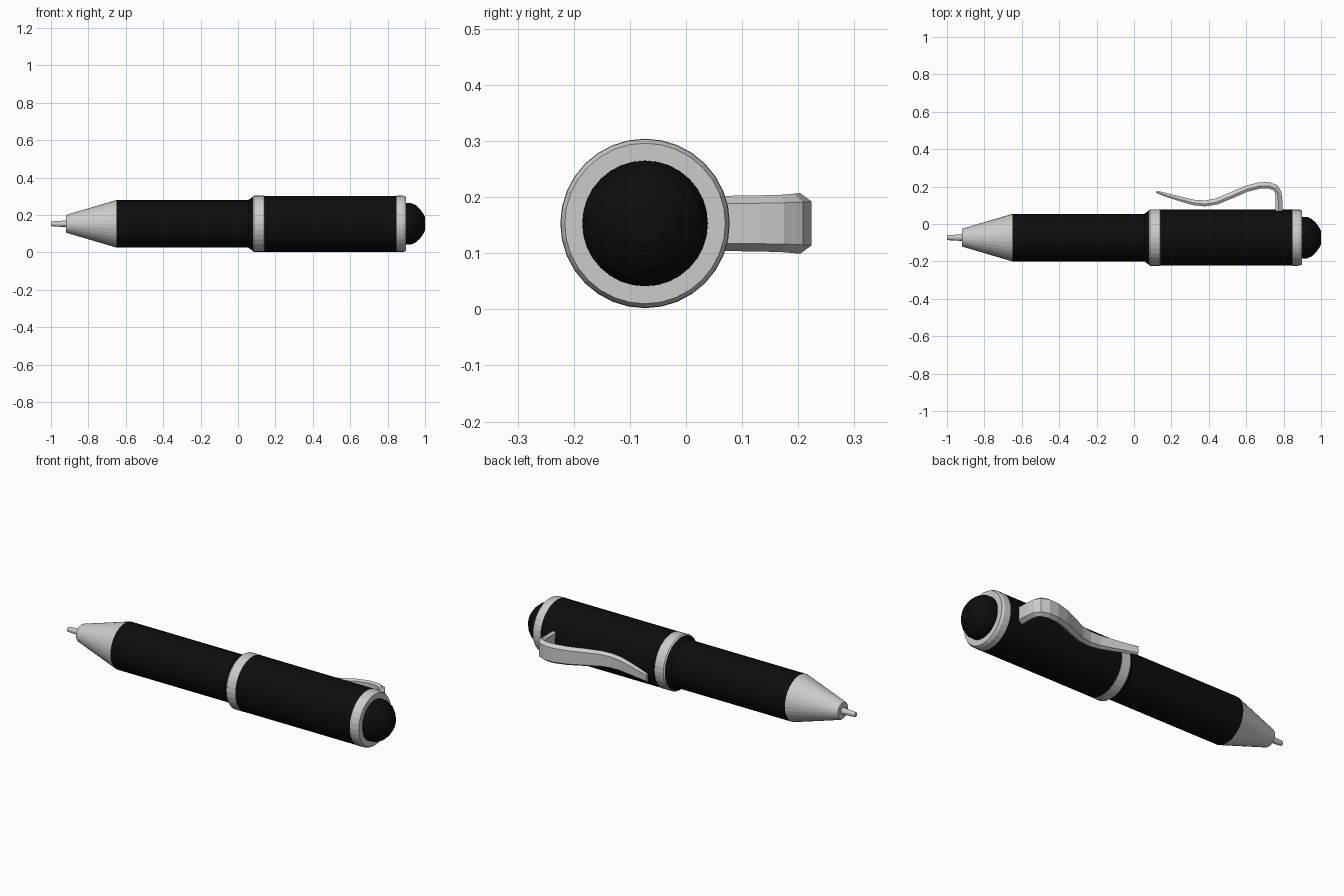
import bpy, bmesh, math
from mathutils import Vector

if "Cube" in bpy.data.objects:
    bpy.data.objects.remove(bpy.data.objects["Cube"])

CY, CZ = -0.073, 0.153   # pen axis, parallel to x
SIDES = 32

black = bpy.data.materials.new("black")
black.diffuse_color = (0.004, 0.004, 0.004, 1)
black.use_nodes = True
black.node_tree.nodes["Principled BSDF"].inputs["Base Color"].default_value = black.diffuse_color


def make_object(name, bm, mat=None):
    bmesh.ops.recalc_face_normals(bm, faces=bm.faces[:])
    me = bpy.data.meshes.new(name)
    bm.to_mesh(me)
    bm.free()
    if mat:
        me.materials.append(mat)
    ob = bpy.data.objects.new(name, me)
    bpy.context.collection.objects.link(ob)
    return ob


def loft(name, rings, mat=None):
    """Skin a list of point rings and cap both ends."""
    bm = bmesh.new()
    rows = [[bm.verts.new(p) for p in ring] for ring in rings]
    n = len(rows[0])
    for a, b in zip(rows, rows[1:]):
        for i in range(n):
            j = (i + 1) % n
            bm.faces.new((a[i], a[j], b[j], b[i]))
    bm.faces.new(rows[0])
    bm.faces.new(rows[-1])
    return make_object(name, bm, mat)


def turned(name, profile, mat=None, sides=SIDES):
    """Turn an (x, radius) profile around the pen axis."""
    angles = [2 * math.pi * i / sides for i in range(sides)]
    return loft(name, [[(x, CY + r * math.cos(a), CZ + r * math.sin(a))
                        for a in angles] for x, r in profile], mat)


# Writing end
turned("nib", [(-1, .012), (-.985, .014), (-.93, .017), (-.91, .019)], sides=16)
turned("nose_cone", [(-.92, .045), (-.915, .049), (-.65, .127)])

# Barrels and bands
turned("lower_barrel", [(-.65, .127), (.055, .127), (.085, .149)], black)
turned("middle_band", [(.08, .146), (.086, .151), (.14, .151), (.141, .149)])
turned("upper_barrel", [(.141, .15), (.85, .15)], black)
turned("end_band", [(.846, .149), (.85, .151), (.885, .15), (.899, .143)])

# Push button
turned("push_button", [(.895, .112), (.925, .111), (.95, .1), (.972, .08),
                       (.99, .055), (1, .035)], black)

# Clip: x, y, half width, thickness along the curve
path = [(.12, .172, .024, .012), (.17, .156, .028, .02), (.25, .133, .034, .026),
        (.32, .115, .039, .03), (.38, .11, .042, .032), (.44, .12, .045, .033),
        (.52, .153, .049, .034), (.60, .188, .052, .034), (.67, .206, .054, .034),
        (.72, .207, .054, .034), (.755, .195, .053, .034), (.771, .17, .051, .034),
        (.775, .13, .05, .036), (.776, .06, .049, .038)]
rings = []
for i, (x, y, w, t) in enumerate(path):
    p, q = path[max(i - 1, 0)], path[min(i + 1, len(path) - 1)]
    d = Vector((q[0] - p[0], q[1] - p[1])).normalized()
    nx, ny = -d.y, d.x
    section = [(-.5, -.85), (-.5, .85), (-.1, 1), (.5, .72), (.5, -.72), (-.1, -1)]
    rings.append([(x + nx * s * t, y + ny * s * t, CZ + k * w) for s, k in section])
loft("clip", rings)
